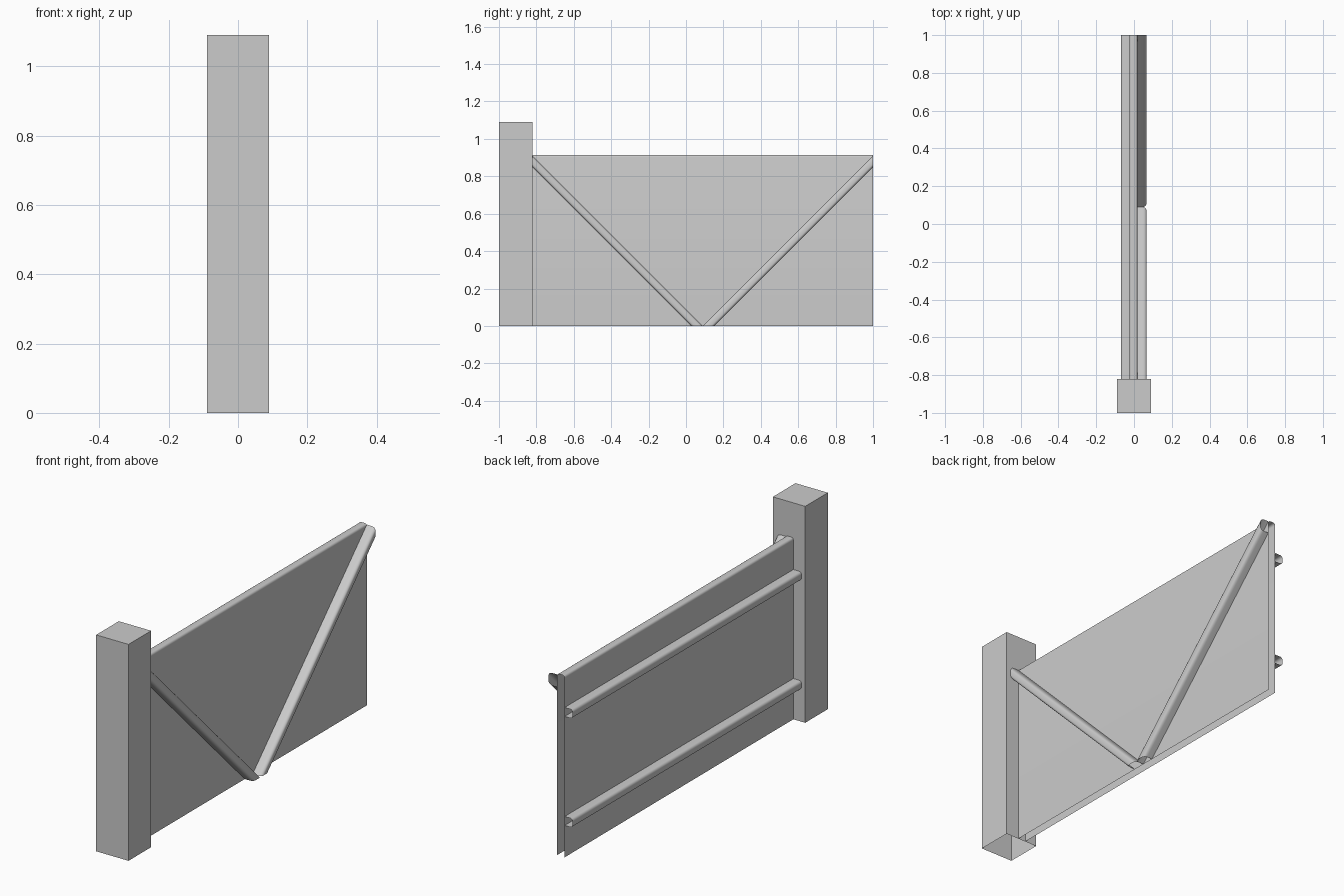
import bpy, bmesh, math

cube = bpy.data.objects.get("Cube")
if cube:
    bpy.data.objects.remove(cube, do_unlink=True)

grey = bpy.data.materials.new("plain_grey")
grey.use_nodes = True
colour = (0.6, 0.6, 0.6, 1)
grey.diffuse_color = colour
grey.node_tree.nodes["Principled BSDF"].inputs["Base Color"].default_value = colour

FRONT, BACK = -0.82, 1.0          # ends of the fence bay along y
MID = (FRONT + BACK) / 2          # where the braces meet
PANEL_R, PANEL_L = -0.024, 0.018  # faces of the panel along x
PANEL_TOP = 0.915


def finish(name, bm):
    bmesh.ops.recalc_face_normals(bm, faces=bm.faces)
    mesh = bpy.data.meshes.new(name)
    bm.to_mesh(mesh)
    bm.free()
    mesh.materials.append(grey)
    obj = bpy.data.objects.new(name, mesh)
    bpy.context.collection.objects.link(obj)
    bpy.ops.object.select_all(action="DESELECT")
    obj.select_set(True)
    bpy.context.view_layer.objects.active = obj
    bpy.ops.object.shade_smooth_by_angle(angle=math.radians(35))
    return obj


def channel(width, depth, radius, steps=4):
    """Open U section: (across, out) points with two rounded outer corners."""
    pts = [(0, 0)]
    for cx, start in ((radius, math.pi), (width - radius, math.pi / 2)):
        for i in range(steps + 1):
            a = start - i * math.pi / 2 / steps
            pts.append((cx + radius * math.cos(a),
                        depth - radius + radius * math.sin(a)))
    return pts + [(width, 0)]


def sweep(name, section, start, end):
    """Open-ended sheet between two placements of the section."""
    bm = bmesh.new()
    a = [bm.verts.new(start(u, v)) for u, v in section]
    b = [bm.verts.new(end(u, v)) for u, v in section]
    for i in range(len(section) - 1):
        bm.faces.new((a[i], a[i + 1], b[i + 1], b[i]))
    return finish(name, bm)


# Square post, hollow underneath
bm = bmesh.new()
bmesh.ops.create_cube(bm, size=1)
for v in bm.verts:
    v.co = (v.co.x * 0.18, v.co.y * 0.18 - 0.91, (v.co.z + 0.5) * 1.09)
bottom = [f for f in bm.faces if f.calc_center_median().z < 0.01]
bmesh.ops.delete(bm, geom=bottom, context="FACES_ONLY")
finish("post", bm)

# Folded panel with a rounded top, open below and at the end
sweep("panel", channel(PANEL_L - PANEL_R, PANEL_TOP, 0.012),
      lambda u, v: (PANEL_R + u, FRONT, v),
      lambda u, v: (PANEL_R + u, BACK, v))

# Two horizontal rails on the right face
RAIL = 0.045
for name, z in (("lower_rail", 0.183), ("upper_rail", 0.732)):
    sweep(name, channel(RAIL, RAIL, 0.014),
          lambda u, v: (PANEL_R - v, FRONT, z - RAIL / 2 + u),
          lambda u, v: (PANEL_R - v, BACK, z - RAIL / 2 + u))

# Two diagonal braces on the left face, cut flush with the ground and bay ends
for name, side in (("front_brace", -1), ("back_brace", 1)):
    sweep(name, channel(0.062, 0.048, 0.019),
          lambda u, v: (PANEL_L + v, MID + side * u, 0),
          lambda u, v: (PANEL_L + v, MID + side * (BACK - MID), 0.91 - u))
